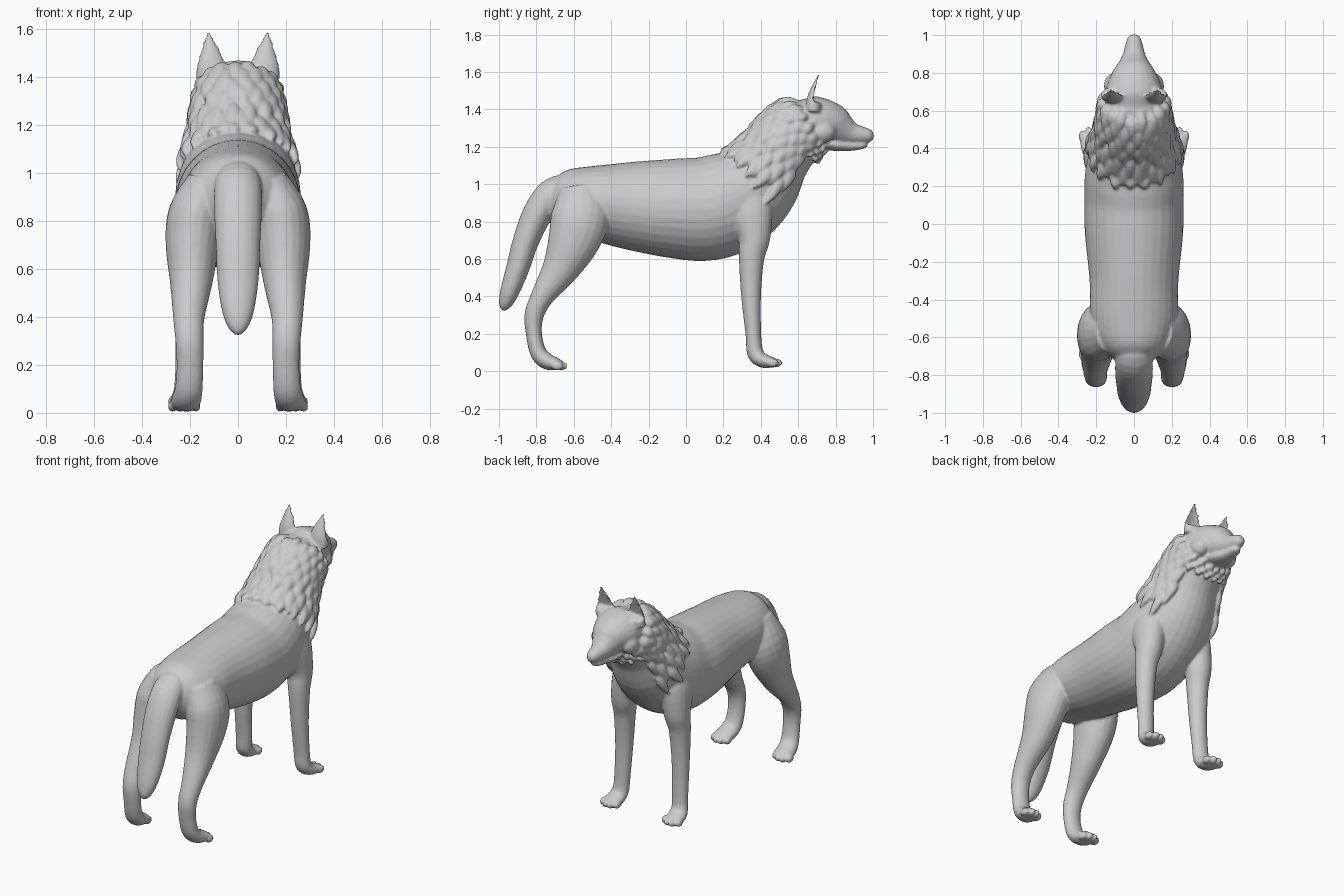
import bpy, bmesh, math, random
from mathutils import Vector, Matrix

random.seed(4)
if bpy.data.objects.get("Cube"):
    bpy.data.objects.remove(bpy.data.objects["Cube"])

grey = bpy.data.materials.new("plain_grey")
grey.use_nodes = True
grey.diffuse_color = (0.6, 0.6, 0.6, 1)
grey.node_tree.nodes["Principled BSDF"].inputs["Base Color"].default_value = (0.6, 0.6, 0.6, 1)

X = Vector((1, 0, 0))
bm = bmesh.new()


def sample(st, u):
    """Smooth interpolation between stations (x, y, z, side radius, other radius)."""
    i = max(0, min(int(u), len(st) - 2))
    f = u - i
    p = [st[max(0, min(k, len(st) - 1))] for k in range(i - 1, i + 3)]
    return [0.5 * (2 * b + (c - a) * f + (2 * a - 5 * b + 4 * c - d) * f * f
                   + (3 * b - a - 3 * c + d) * f ** 3) for a, b, c, d in zip(*p)]


def frame(st, u, side):
    last = len(st) - 1
    a = Vector(sample(st, max(0, u - 0.1))[:3])
    b = Vector(sample(st, min(last, u + 0.1))[:3])
    t = (b - a).normalized()
    s = (side - t * side.dot(t)).normalized()
    return s, s.cross(t)


def loft(st, side=X, steps=4, sides=20, hollow=False):
    """Closed tube of elliptical rings along the stations."""
    rings = []
    n = (len(st) - 1) * steps
    for k in range(n + 1):
        u = k / steps
        v = sample(st, u)
        s, up = frame(st, u, side)
        ring = []
        for j in range(sides):
            a = math.tau * j / sides
            h = math.sin(a)
            if hollow and h < 0 and 0.9 < u < len(st) - 1.2:
                h *= -0.35
            ring.append(bm.verts.new(Vector(v[:3]) + s * max(v[3], 0.002) * math.cos(a)
                                     + up * max(v[4], 0.002) * h))
        rings.append(ring)
    for r, q in zip(rings, rings[1:]):
        for j in range(sides):
            bm.faces.new((r[j], r[j - 1], q[j - 1], q[j]))
    bm.faces.new(rings[0])
    bm.faces.new(rings[-1][::-1])


def both(st, **kw):
    for m in (1, -1):
        loft([(m * p[0], *p[1:]) for p in st], **kw)


def blob(x, y, z, rx, ry, rz, turn=0):
    for m in (1, -1):
        mat = (Matrix.Translation((m * x, y, z)) @ Matrix.Rotation(m * turn, 4, 'Z')
               @ Matrix.Diagonal((rx, ry, rz, 1)))
        bmesh.ops.create_uvsphere(bm, u_segments=14, v_segments=10, radius=1, matrix=mat)


# Torso and neck
torso = [(0, -.73, .9, .09, .09), (0, -.65, .9, .18, .17), (0, -.5, .9, .23, .198),
         (0, -.3, .885, .235, .235), (0, -.05, .87, .26, .268), (0, .12, .87, .262, .278),
         (0, .26, .92, .26, .27), (0, .38, 1.01, .235, .235), (0, .48, 1.15, .195, .19),
         (0, .57, 1.26, .175, .175), (0, .655, 1.325, .16, .15), (0, .71, 1.36, .12, .1)]
loft(torso, sides=32)

# Skull, upper muzzle, lower jaw
loft([(0, .57, 1.37, .09, .08), (0, .65, 1.345, .15, .128), (0, .73, 1.33, .145, .128),
      (0, .79, 1.315, .12, .112), (0, .84, 1.29, .088, .085), (0, .89, 1.27, .062, .06),
      (0, .95, 1.262, .046, .044), (0, .985, 1.26, .034, .034), (0, 1.003, 1.26, .014, .016)],
     sides=24)
loft([(0, .72, 1.23, .08, .04), (0, .8, 1.21, .072, .033), (0, .88, 1.205, .046, .027),
      (0, .945, 1.207, .033, .018), (0, .97, 1.21, .014, .008)])

# Brows, eyes and cheeks
blob(.065, .80, 1.375, .04, .035, .022, -.5)
blob(.073, .826, 1.335, .018, .014, .011, -.6)
blob(.105, .73, 1.28, .055, .07, .06)

# Ears with a hollow front
both([(.11, .68, 1.39, .065, .045), (.112, .685, 1.45, .06, .04), (.115, .695, 1.50, .044, .032),
      (.12, .705, 1.545, .025, .02), (.122, .712, 1.585, .008, .008)], hollow=True)

# Front legs
both([(.14, .32, 1.02, .07, .10), (.17, .34, .87, .09, .125), (.19, .365, .72, .08, .088),
      (.2, .35, .6, .066, .068), (.205, .348, .4, .056, .053), (.21, .36, .2, .052, .042),
      (.215, .37, .1, .052, .044), (.222, .405, .06, .058, .04), (.226, .455, .048, .06, .03),
      (.226, .485, .042, .045, .02)])

# Hind legs
both([(.12, -.56, .96, .09, .12), (.175, -.565, .83, .115, .155), (.19, -.6, .7, .112, .14),
      (.195, -.67, .55, .09, .1), (.205, -.768, .4, .066, .062), (.202, -.812, .3, .059, .052),
      (.2, -.813, .2, .056, .043), (.205, -.79, .1, .058, .044), (.215, -.745, .054, .062, .044),
      (.22, -.695, .04, .062, .034), (.22, -.665, .033, .05, .022)])

# Toes
for foot_y, foot_z in ((.475, .045), (-.675, .028)):
    for k in range(4):
        blob(.175 + .033 * k, foot_y + (.008 if k in (1, 2) else -.012), foot_z,
             .019, .033, .024)

# Tail
loft([(0, -.6, .99, .08, .07), (0, -.71, .955, .098, .08), (0, -.79, .85, .1, .08),
      (0, -.855, .7, .093, .07), (0, -.9, .55, .086, .062), (0, -.945, .42, .066, .05),
      (0, -.968, .355, .04, .034), (0, -.975, .325, .012, .012)])


# Mane: overlapping pointed locks laid along the neck
def on_neck(u, a, lift):
    v = sample(torso, u)
    s, up = frame(torso, u, X)
    n = s * math.sin(a) - up * -math.cos(a)
    if up.z < 0:
        n = s * math.sin(a) - up * math.cos(a)
    return Vector(v[:3]) + n * (v[3] * abs(math.sin(a)) ** 2 + v[4] * math.cos(a) ** 2 + lift), n


def lock(u, a, length, width):
    drift = random.uniform(-.07, .07)
    spots = [(0, -.012, .5, .016), (.3, .012, 1, .02), (.65, .016, .8, .018), (1, .012, .1, .005)]
    st = []
    for f, lift, w, thick in spots:
        p, n = on_neck(u - length * f, a + drift * f, lift)
        st.append((*p, width * w, thick))
    along = Vector(st[-1][:3]) - Vector(st[0][:3])
    loft(st, side=along.cross(n).normalized(), steps=3, sides=10)


for row in range(7):
    count = 13
    for k in range(count):
        a = math.radians(-125 + 250 * (k + .5 * (row % 2)) / (count - .5))
        u = 7.55 + .4 * row + random.uniform(-.12, .12) + .25 * abs(math.sin(a))
        lock(min(u, 10.3), a, random.uniform(.85, 1.15), random.uniform(.026, .034))

# Short throat locks
for row in range(3):
    for k in range(6):
        a = math.radians(135 + 18 * (k + .5 * (row % 2)))
        lock(9.2 + .4 * row, a, .45, .02)

# One fused, smooth skin
bmesh.ops.recalc_face_normals(bm, faces=bm.faces)
mesh = bpy.data.meshes.new("wolf_body")
bm.to_mesh(mesh)
bm.free()
mesh.materials.append(grey)
wolf = bpy.data.objects.new("wolf_body", mesh)
bpy.context.collection.objects.link(wolf)
remesh = wolf.modifiers.new("fuse", 'REMESH')
remesh.mode = 'VOXEL'
remesh.voxel_size = 0.008
remesh.use_smooth_shade = True
soften = wolf.modifiers.new("soften", 'SMOOTH')
soften.factor = 0.5
soften.iterations = 5
